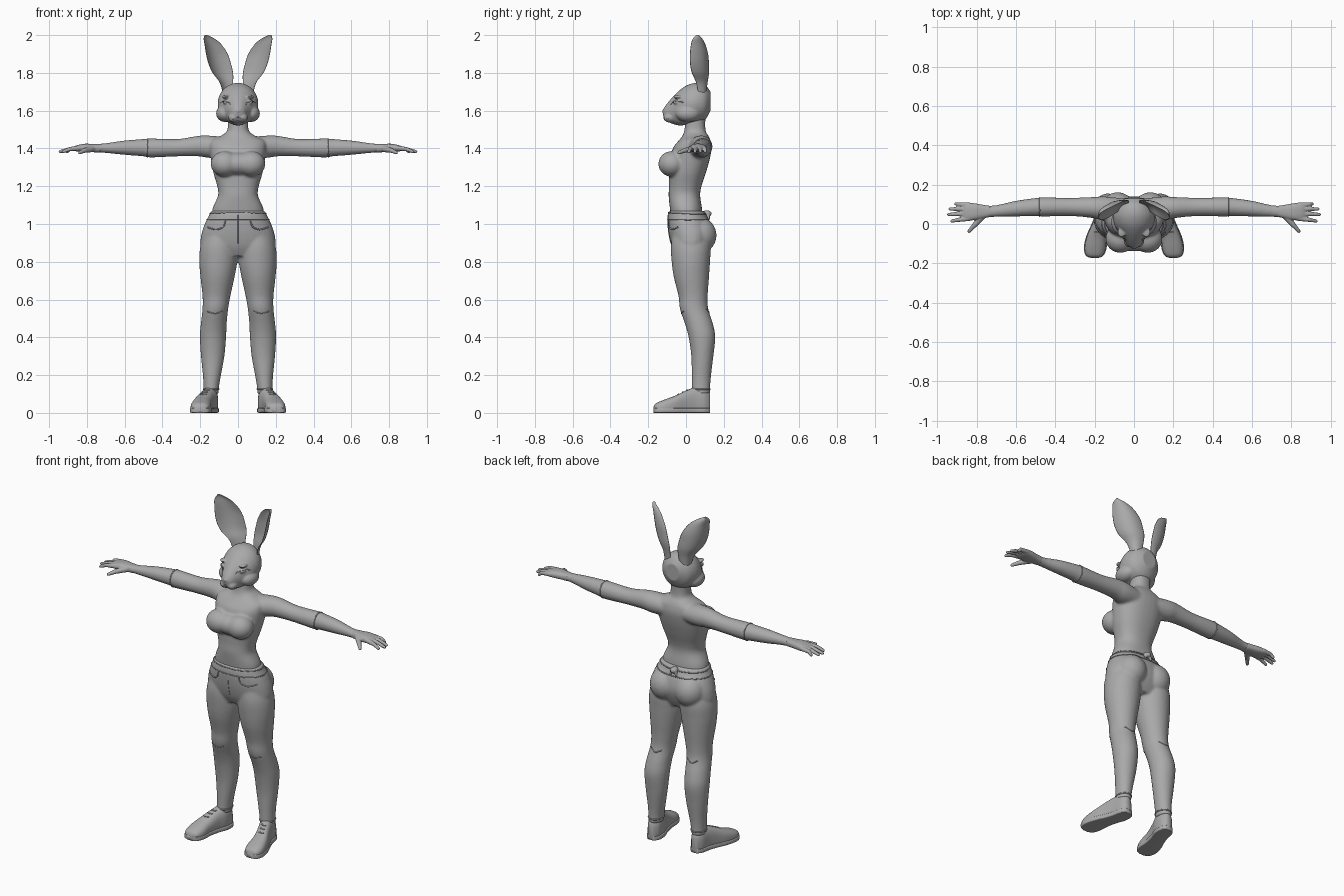
import bpy, bmesh
from math import cos, sin, pi, copysign
from mathutils import Vector, Matrix

cube = bpy.data.objects.get("Cube")
if cube:
    bpy.data.objects.remove(cube)

GREY = bpy.data.materials.new("clay_grey")
GREY.use_nodes = True
GREY.diffuse_color = (0.4, 0.4, 0.4, 1)
GREY.node_tree.nodes["Principled BSDF"].inputs["Base Color"].default_value = (0.4, 0.4, 0.4, 1)


def spline(rows, steps=5):
    """Catmull-Rom interpolation between rows of numbers."""
    out = []
    for i in range(len(rows) - 1):
        p0, p1, p2 = rows[max(i - 1, 0)], rows[i], rows[i + 1]
        p3 = rows[min(i + 2, len(rows) - 1)]
        for k in range(steps):
            t = k / steps
            out.append([b + 0.5 * t * (c - a + t * (2*a - 5*b + 4*c - d + t * (3*(b - c) + d - a)))
                        for a, b, c, d in zip(p0, p1, p2, p3)])
    return out + [list(rows[-1])]


def skin(bm, rings):
    loops = [[bm.verts.new(p) for p in ring] for ring in rings]
    n = len(loops[0])
    for a, b in zip(loops, loops[1:]):
        for i in range(n):
            bm.faces.new((a[i], a[(i + 1) % n], b[(i + 1) % n], b[i]))
    bm.faces.new(loops[0][::-1])
    bm.faces.new(loops[-1])


def loft(bm, axis, rows, power=2.0, n=32):
    """Rows are (position, low a, high a, low b, high b) along an axis."""
    rings = []
    for t, a0, a1, b0, b1 in spline(rows):
        ring = []
        for k in range(n):
            c, s = cos(2*pi*k/n), sin(2*pi*k/n)
            a = (a0 + a1)/2 + (a1 - a0)/2 * copysign(abs(c)**(2/power), c)
            b = (b0 + b1)/2 + (b1 - b0)/2 * copysign(abs(s)**(2/power), s)
            ring.append({"x": (t, a, b), "y": (a, t, b), "z": (a, b, t)}[axis])
        rings.append(ring)
    skin(bm, rings)


def ball(bm, centre, radii):
    m = Matrix.Translation(centre) @ Matrix.Diagonal((*radii, 1))
    bmesh.ops.create_uvsphere(bm, u_segments=24, v_segments=14, radius=1, matrix=m)


def limb(bm, points, r0, r1):
    """Rounded tapering tube through points."""
    pts = [Vector(p) for p in points]
    for i, (p, q) in enumerate(zip(pts, pts[1:])):
        m = len(pts) - 1
        ra, rb = r0 + (r1 - r0)*i/m, r0 + (r1 - r0)*(i + 1)/m
        rot = (q - p).to_track_quat('Z', 'Y').to_matrix().to_4x4()
        bmesh.ops.create_cone(bm, cap_ends=True, segments=14, radius1=ra, radius2=rb,
                              depth=(q - p).length, matrix=Matrix.Translation((p + q)/2) @ rot)
        ball(bm, p, (ra,)*3)
        ball(bm, q, (rb,)*3)


def finish(name, bm, voxel=0, smooth=0):
    bmesh.ops.recalc_face_normals(bm, faces=bm.faces)
    for f in bm.faces:
        f.smooth = True
    me = bpy.data.meshes.new(name)
    bm.to_mesh(me)
    bm.free()
    me.materials.append(GREY)
    ob = bpy.data.objects.new(name, me)
    bpy.context.collection.objects.link(ob)
    mir = ob.modifiers.new("mirror", 'MIRROR')
    mir.use_mirror_merge = False
    if voxel:
        r = ob.modifiers.new("fuse", 'REMESH')
        r.mode, r.voxel_size, r.use_smooth_shade = 'VOXEL', voxel, True
        s = ob.modifiers.new("soften", 'SMOOTH')
        s.factor, s.iterations = 0.5, smooth
    return ob


def seam(name, target, lines, radius=0.003, closed=False):
    """Raised stitching or fold lines laid on a surface, on both sides."""
    bpy.context.view_layer.update()
    ev = target.evaluated_get(bpy.context.evaluated_depsgraph_get())
    bm = bmesh.new()
    for line in lines:
        pts = spline(line + line[:1] if closed else line)
        for s in (1, -1):
            snapped = [ev.closest_point_on_mesh(Vector((s*p[0], p[1], p[2])))[1] for p in pts]
            cu = bpy.data.curves.new(name, 'CURVE')
            cu.dimensions, cu.bevel_depth, cu.bevel_resolution = '3D', radius, 1
            cu.use_fill_caps = True
            sp = cu.splines.new('POLY')
            sp.points.add(len(snapped) - 1)
            for q, p in zip(sp.points, snapped):
                q.co = (*p, 1)
            cu.materials.append(GREY)
            ob = bpy.data.objects.new(name, cu)
            bpy.context.collection.objects.link(ob)
    bm.free()


# Upper body: torso, neck, bust and arms fused together
bm = bmesh.new()
loft(bm, "z", [(1.00, -.14, .14, -.075, .09), (1.08, -.135, .135, -.085, .085),
               (1.15, -.106, .106, -.092, .075), (1.20, -.11, .11, -.09, .082),
               (1.27, -.13, .13, -.09, .105), (1.34, -.143, .143, -.08, .125),
               (1.40, -.15, .15, -.07, .135), (1.44, -.145, .145, -.04, .13),
               (1.465, -.095, .095, -.02, .12), (1.49, -.06, .06, -.01, .105),
               (1.53, -.053, .053, -.005, .102), (1.58, -.055, .055, 0, .105)], 2.3)
ball(bm, (0, -.065, 1.318), (.13, .074, .062))
ball(bm, (.07, -.075, 1.318), (.075, .072, .068))
loft(bm, "x", [(.06, .0, .13, 1.35, 1.46), (.15, .015, .14, 1.35, 1.468),
               (.21, .03, .137, 1.358, 1.467), (.32, .04, .133, 1.358, 1.45),
               (.46, .038, .135, 1.352, 1.453), (.50, .04, .132, 1.358, 1.45),
               (.60, .038, .118, 1.366, 1.442), (.70, .036, .096, 1.376, 1.428),
               (.77, .03, .093, 1.38, 1.422)])
upper = finish("upper_body", bm, .007, 8)

# Hands with four fingers and a thumb
bm = bmesh.new()
loft(bm, "x", [(.73, .036, .092, 1.378, 1.424), (.77, .028, .098, 1.38, 1.424),
               (.81, .02, .105, 1.38, 1.425), (.85, .018, .108, 1.383, 1.418),
               (.87, .03, .1, 1.39, 1.41)], 2.5)
for y0, y1, tip in [(.028, .015, .925), (.053, .048, .942), (.077, .076, .935), (.097, .102, .905)]:
    limb(bm, [(.84, y0, 1.402), (.89, (y0 + y1)/2, 1.397), (tip, y1, 1.383)], .0135, .0085)
limb(bm, [(.775, .035, 1.397), (.81, -.005, 1.39), (.838, -.037, 1.378)], .017, .009)
finish("hands", bm, .004, 3)

# Trousers: hips, seat and legs
bm = bmesh.new()
loft(bm, "z", [(.83, -.15, .15, -.05, .1), (.88, -.196, .196, -.075, .125),
               (.94, -.195, .195, -.09, .14), (1.0, -.176, .176, -.097, .13),
               (1.04, -.156, .156, -.097, .112), (1.07, -.143, .143, -.092, .097)], 2.2)
ball(bm, (.083, .07, .94), (.088, .092, .095))
loft(bm, "z", [(.10, .102, .184, .03, .128), (.14, .1, .183, .03, .128),
               (.20, .09, .186, .03, .133), (.30, .072, .196, .028, .145),
               (.40, .063, .202, .014, .155), (.47, .06, .197, -.005, .143),
               (.55, .052, .188, -.032, .118), (.62, .04, .188, -.04, .115),
               (.72, .018, .199, -.065, .122), (.80, .004, .205, -.076, .127),
               (.88, .002, .2, -.08, .13), (.96, .01, .175, -.07, .11)])
trousers = finish("trousers", bm, .007, 6)

# Head with muzzle, cheeks, brows and eyes
bm = bmesh.new()
loft(bm, "y", [(-.122, -.012, .012, 1.578, 1.605), (-.11, -.032, .032, 1.55, 1.625),
               (-.08, -.052, .052, 1.533, 1.662), (-.04, -.079, .079, 1.522, 1.703),
               (0, -.101, .101, 1.524, 1.732), (.05, -.107, .107, 1.53, 1.747),
               (.1, -.088, .088, 1.55, 1.737), (.13, -.045, .045, 1.6, 1.7)])
ball(bm, (.068, .01, 1.585), (.048, .065, .045))
ball(bm, (.022, -.085, 1.563), (.03, .034, .026))
ball(bm, (.063, -.042, 1.674), (.022, .026, .009))
ball(bm, (.063, -.048, 1.645), (.017, .022, .012))
ball(bm, (0, -.117, 1.598), (.015, .01, .01))
head = finish("head", bm, .005, 5)
seam("eyelids", head, [[(.05, -.09, 1.635), (.062, -.08, 1.656), (.085, -.05, 1.657), (.1, -.02, 1.645)]], .0025)
seam("mouth", head, [[(0, -.14, 1.56), (.02, -.13, 1.55), (.05, -.09, 1.556)]], .002)

# Long ears: cupped blades opening forward and inward
bm = bmesh.new()
side, facing = Vector((.77, -.63, 0)), Vector((-.63, -.77, 0))
rings = []
for z, cx, cy, w in spline([(1.69, .06, .09, .03), (1.75, .068, .09, .046), (1.80, .09, .087, .07),
                            (1.85, .108, .083, .077), (1.90, .122, .08, .074),
                            (1.95, .14, .073, .058), (1.98, .157, .066, .038), (2.0, .17, .06, .008)]):
    ring = []
    for k in range(28):
        c, s = cos(2*pi*k/28), sin(2*pi*k/28)
        depth = .007*s + w*.45*(c*c - .5)
        ring.append(Vector((cx, cy, z)) + side*w*c + facing*depth)
    rings.append(ring)
skin(bm, rings)
finish("ears", bm)

# Shoes: rounded uppers on flat soles
PLAN = [(-.172, .18, .22, .03), (-.16, .155, .245, .05), (-.12, .139, .255, .068),
        (-.06, .135, .242, .09), (0, .122, .216, .118), (.05, .104, .198, .135),
        (.1, .103, .187, .128), (.128, .122, .168, .1)]
bm = bmesh.new()
loft(bm, "y", [(y, a + .004, b - .004, -.02 if y > -.15 else .0, h) for y, a, b, h in PLAN], 2.6)
bmesh.ops.bisect_plane(bm, geom=bm.verts[:] + bm.edges[:] + bm.faces[:], plane_co=(0, 0, .01),
                       plane_no=(0, 0, -1), clear_outer=True)
shoes = finish("shoe_uppers", bm)
bm = bmesh.new()
loft(bm, "y", [(y, a, b, 0, .026) for y, a, b, h in PLAN], 7)
finish("shoe_soles", bm)
seam("laces", shoes, [[(.165 + x, y, .14), (.185 + x, y - .008, .15), (.21 + x, y, .14)]
                      for x, y in ((-.022, .0), (-.014, -.03), (-.006, -.06))], .004)

# Clothing edges and stitching
def hoop(x, y, z, rx, ry, flat=True):
    ring = [(cos(k*pi/8)*rx, sin(k*pi/8)*ry) for k in range(16)]
    return [(x + a, y + b, z) if flat else (x, y + a, z + b) for a, b in ring]

seam("waistband_edges", trousers, [hoop(0, .01, z, .17, .12) for z in (1.025, 1.064)], .003, True)
seam("trouser_hems", trousers, [hoop(.143, .08, .125, .05, .06)], .004, True)
seam("knee_folds", trousers, [[(.06, -.04, .53), (.12, -.06, .515), (.18, -.03, .535)],
                              [(.07, .13, .55), (.12, .15, .54), (.17, .13, .555)]], .003)
seam("pocket_edges", trousers, [[(.075, -.12, 1.02), (.085, -.12, .985), (.125, -.1, .97), (.17, -.05, .985)]], .004)
seam("fly", trousers, [[(0, -.13, 1.05), (0, -.13, .97), (0, -.1, .89)]], .002)
seam("sleeve_edges", upper, [hoop(.48, .087, 1.403, .06, .06, False)], .003, True)

# Short tail above the waistband
bm = bmesh.new()
ball(bm, (0, .11, 1.055), (.022, .026, .018))
limb(bm, [(.012, .115, 1.05), (.02, .122, 1.028)], .01, .006)
finish("tail", bm, .004, 2)
